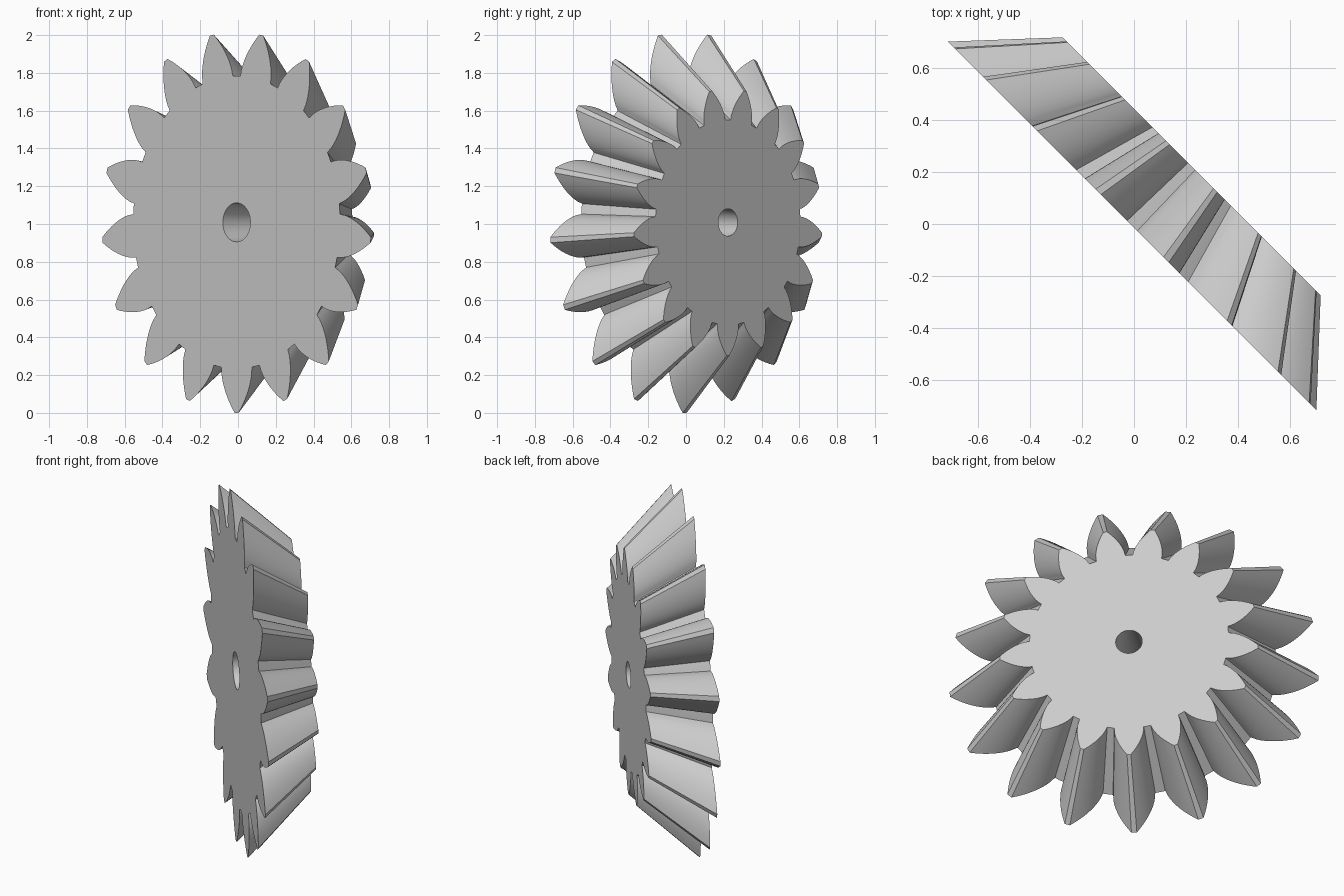
import bpy, bmesh
from math import pi, sin, cos, tan, acos, radians
from mathutils import Matrix, Vector

default = bpy.data.objects.get("Cube")
if default:
    bpy.data.objects.remove(default, do_unlink=True)

TEETH = 17
TIP_R, PITCH_R, ROOT_R, HOLE_R = 1.0086, 0.9024, 0.775, 0.103
BASE_R = PITCH_R * cos(radians(30))
THICKNESS, TAPER = 0.325, 0.7
STEPS = 9


def involute(r):
    a = acos(min(1.0, BASE_R / r))
    return tan(a) - a


def half_angle(r):
    """Half the angular width of a tooth at radius r."""
    return pi / (2 * TEETH) + involute(PITCH_R) - involute(r)


# One tooth flank, root to tip, as (half angle, radius)
flank = [(half_angle(BASE_R) + 0.003, ROOT_R)]
for i in range(STEPS + 1):
    r = BASE_R + (TIP_R - BASE_R) * i / STEPS
    flank.append((half_angle(r), r))

# Whole outline: rising flank, falling flank, valley midpoint, repeated
outline = []
for t in range(TEETH):
    mid = -pi / 2 + 2 * pi * t / TEETH
    outline += [(mid - a, r) for a, r in flank]
    outline += [(mid + a, r) for a, r in reversed(flank)]
    outline.append((mid + pi / TEETH, ROOT_R))

# Four rings: outer large, outer small, bore small, bore large
bm = bmesh.new()


def ring(points, scale, height):
    return [bm.verts.new((r * scale * cos(a), r * scale * sin(a), height))
            for a, r in points]


bore = [(a, HOLE_R) for a, r in outline]
rings = [ring(outline, 1, 0), ring(outline, TAPER, THICKNESS),
         ring(bore, TAPER, THICKNESS), ring(bore, 1, 0)]
count = len(outline)
for k in range(4):
    lower, upper = rings[k], rings[(k + 1) % 4]
    for i in range(count):
        j = (i + 1) % count
        bm.faces.new((lower[i], lower[j], upper[j], upper[i]))

# Stand the gear up with its axis on the diagonal
s = 0.5 ** 0.5
side, up, axis = Vector((-s, s, 0)), Vector((0, 0, 1)), Vector((s, s, 0))
turn = Matrix((side, up, axis)).transposed().to_4x4()
bm.transform(Matrix.Translation((-0.0075, -0.0075, TIP_R)) @ turn)
bmesh.ops.recalc_face_normals(bm, faces=bm.faces)

mesh = bpy.data.meshes.new("bevel_gear")
bm.to_mesh(mesh)
bm.free()
gear = bpy.data.objects.new("bevel_gear", mesh)
bpy.context.collection.objects.link(gear)

# Plain grey metal
grey = bpy.data.materials.new("light_grey")
grey.use_nodes = True
colour = (0.6, 0.6, 0.6, 1)
grey.diffuse_color = colour
grey.node_tree.nodes["Principled BSDF"].inputs["Base Color"].default_value = colour
mesh.materials.append(grey)

bpy.ops.object.select_all(action='DESELECT')
gear.select_set(True)
bpy.context.view_layer.objects.active = gear
bpy.ops.object.shade_smooth_by_angle(angle=radians(25))
